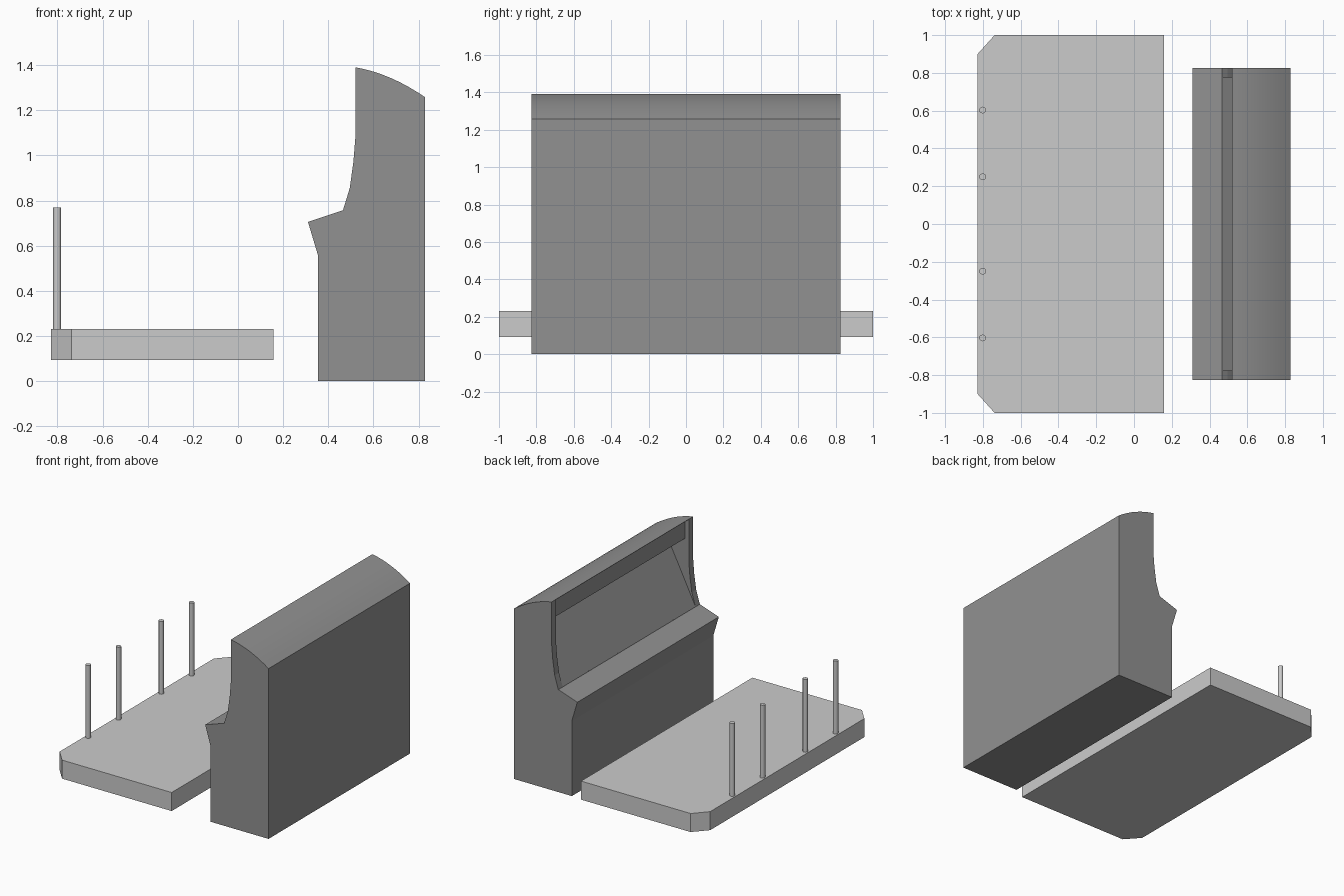
import bpy, bmesh
from mathutils import Vector

if "Cube" in bpy.data.objects:
    bpy.data.objects.remove(bpy.data.objects["Cube"])


def grey(name, value):
    mat = bpy.data.materials.new(name)
    mat.diffuse_color = (value, value, value, 1)
    mat.use_nodes = True
    mat.node_tree.nodes["Principled BSDF"].inputs["Base Color"].default_value = mat.diffuse_color
    return mat


dark_grey = grey("dark_grey", 0.285)
mid_grey = grey("mid_grey", 0.6)


def finish(name, bm, mat):
    bmesh.ops.recalc_face_normals(bm, faces=bm.faces)
    mesh = bpy.data.meshes.new(name)
    bm.to_mesh(mesh)
    bm.free()
    mesh.materials.append(mat)
    obj = bpy.data.objects.new(name, mesh)
    bpy.context.collection.objects.link(obj)
    return obj


def extrude_profile(name, points, offset, mat):
    """Make a closed solid from a planar outline."""
    bm = bmesh.new()
    face = bm.faces.new([bm.verts.new(p) for p in points])
    ext = bmesh.ops.extrude_face_region(bm, geom=[face])
    verts = [g for g in ext["geom"] if isinstance(g, bmesh.types.BMVert)]
    bmesh.ops.translate(bm, verts=verts, vec=Vector(offset))
    return finish(name, bm, mat)


def side_solid(name, profile, half, mat):
    points = [(x, -half, z) for x, z in profile]
    return extrude_profile(name, points, (0, 2 * half, 0), mat)


def smooth(obj, angle):
    bpy.ops.object.select_all(action='DESELECT')
    obj.select_set(True)
    bpy.context.view_layer.objects.active = obj
    bpy.ops.object.shade_smooth_by_angle(angle=angle)


# Console cabinet: flat back, bulging top, concave front and a shelf
crown = []
for i in range(9):
    t = i / 8
    crown.append((0.828 - 0.308 * t, 1.258 + 0.132 * t + 0.08 * t * (1 - t)))
profile = [(0.355, 0), (0.828, 0)] + crown + [
    (0.52, 1.08), (0.511, 0.97), (0.495, 0.855), (0.465, 0.757),
    (0.31, 0.705), (0.355, 0.555)]
console = side_solid("console_cabinet", profile, 0.826, dark_grey)

# Recess: sloping panel running up behind an overhanging header
recess = side_solid("recess_cutter", [
    (0.466, 0.76), (0.708, 1.24), (0.55, 1.24), (0.55, 1.365),
    (0.522, 1.387), (0.2, 1.387), (0.2, 0.80)], 0.775, dark_grey)
recess.hide_render = True
cut = console.modifiers.new("recess", 'BOOLEAN')
cut.operation = 'DIFFERENCE'
cut.solver = 'EXACT'
cut.object = recess
bpy.context.view_layer.objects.active = console
bpy.ops.object.modifier_apply(modifier=cut.name)
bpy.data.objects.remove(recess)
smooth(console, 0.12)

# Platform with two clipped corners
extrude_profile("platform", [(x, y, 0.093) for x, y in (
    (0.158, -1), (0.158, 1), (-0.738, 1), (-0.828, 0.9), (-0.828, -0.9), (-0.738, -1))],
    (0, 0, 0.137), mid_grey)

# Slim posts along the platform edge
for i, y in enumerate((-0.603, -0.25, 0.25, 0.603)):
    bpy.ops.mesh.primitive_cylinder_add(
        vertices=12, radius=0.018, depth=0.56, location=(-0.801, y, 0.488))
    post = bpy.context.object
    post.name = f"post_{i + 1}"
    post.data.materials.append(mid_grey)
    smooth(post, 0.6)
